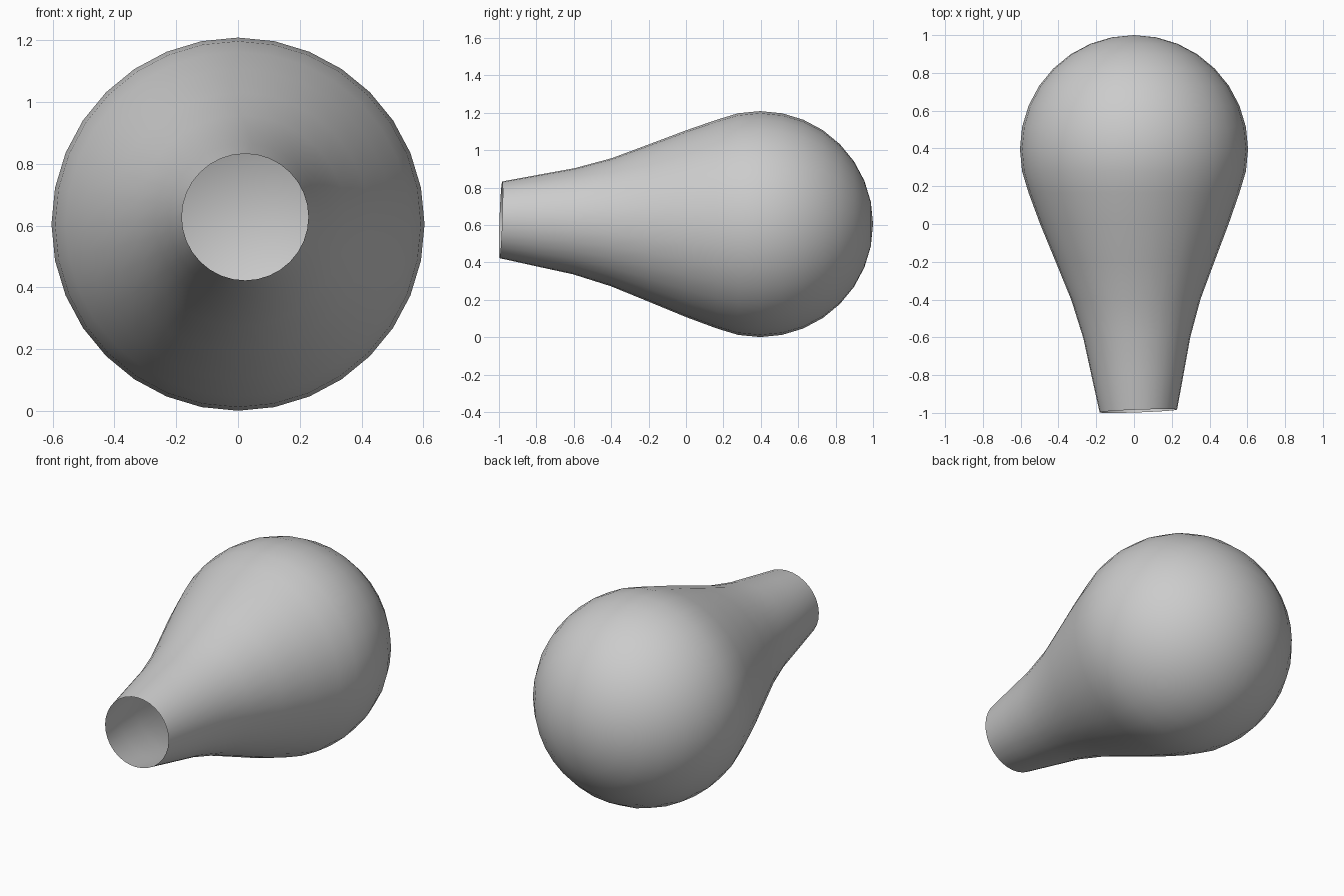
import bpy, bmesh
from math import sin, cos, tau, pi

if "Cube" in bpy.data.objects:
    bpy.data.objects.remove(bpy.data.objects["Cube"])

SEGS = 32
R, CY, CZ = 0.604, 0.396, 0.605

# Neck rings: (y, radius, sideways/upward drift, tilt of ring plane)
rings = [
    (-0.990, 0.205, 0.023, 0.036),
    (-0.800, 0.2435, 0.019, 0.022),
    (-0.600, 0.2835, 0.015, 0.012),
    (-0.400, 0.342, 0.010, 0.006),
    (-0.200, 0.420, 0.006, 0.003),
    (0.000, 0.499, 0.002, 0.0),
]
# Round bulb rings, in even steps around the sphere
for i in range(-2, 8):
    a = i * pi / 16
    rings.append((CY + R * sin(a), R * cos(a), 0.0, 0.0))

bm = bmesh.new()
loops = []
for y, r, drift, tilt in rings:
    loop = []
    for k in range(SEGS):
        a = tau * k / SEGS
        dx, dz = r * cos(a), r * sin(a)
        loop.append(bm.verts.new((drift + dx, y + tilt * (dx + dz), CZ + drift + dz)))
    loops.append(loop)

# Skin between rings; the neck end stays open
for a, b in zip(loops, loops[1:]):
    for k in range(SEGS):
        n = (k + 1) % SEGS
        bm.faces.new((a[k], b[k], b[n], a[n]))

# Rounded back end
pole = bm.verts.new((0, CY + R, CZ))
for k in range(SEGS):
    bm.faces.new((loops[-1][k], pole, loops[-1][(k + 1) % SEGS]))
bmesh.ops.recalc_face_normals(bm, faces=bm.faces)

mesh = bpy.data.meshes.new("bulb_body")
bm.to_mesh(mesh)
bm.free()
bulb = bpy.data.objects.new("bulb_body", mesh)
bpy.context.collection.objects.link(bulb)
bpy.context.view_layer.objects.active = bulb
bulb.select_set(True)
bpy.ops.object.shade_smooth_by_angle()
